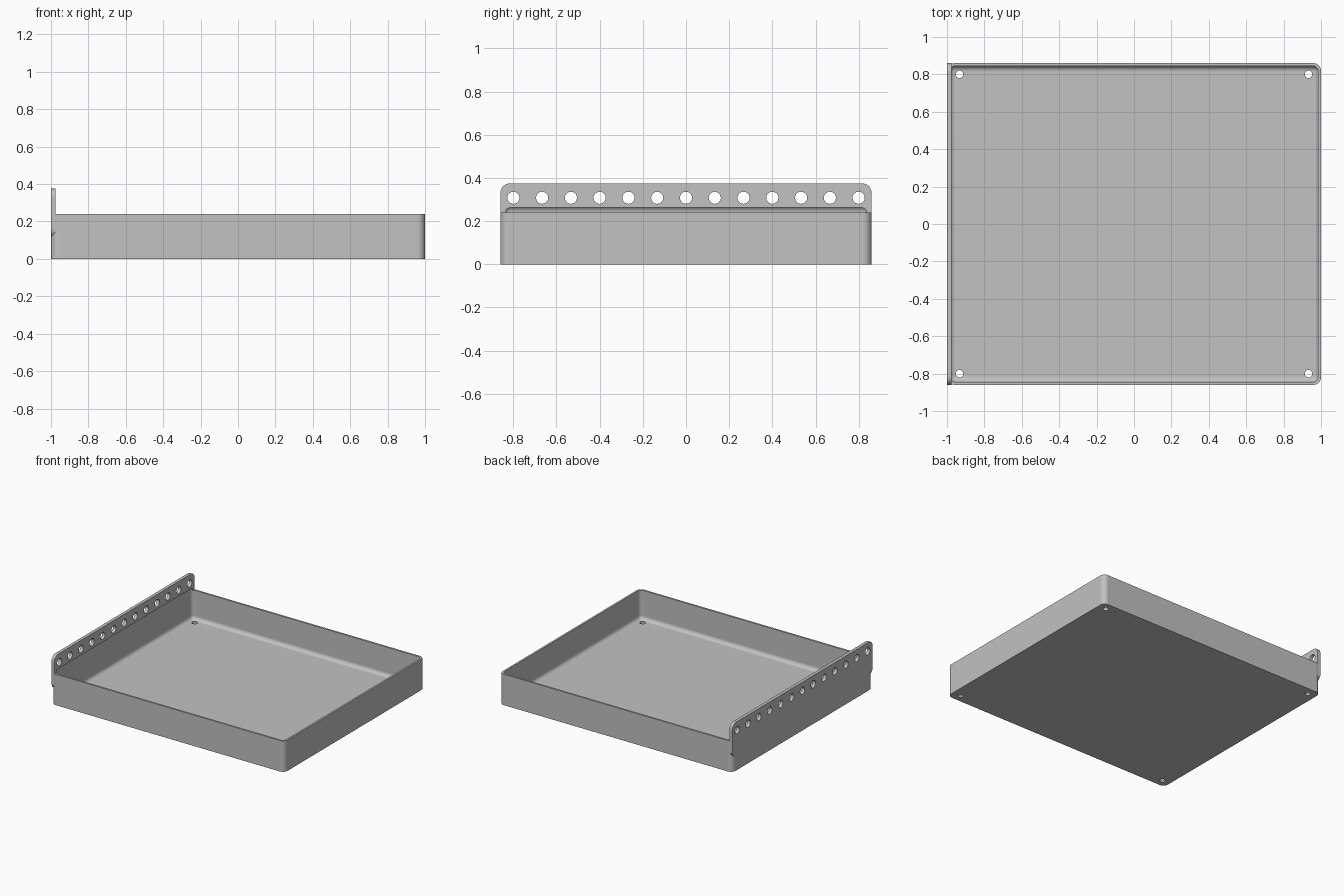
import bpy
import bmesh
from math import radians
from mathutils import Matrix, Vector

cube = bpy.data.objects.get("Cube")
if cube:
    bpy.data.objects.remove(cube, do_unlink=True)

HALF_Y, HEIGHT, WALL = 0.86, 0.24, 0.015

grey = bpy.data.materials.new("plain grey")
grey.use_nodes = True
grey.diffuse_color = (0.54, 0.54, 0.54, 1)
grey.node_tree.nodes["Principled BSDF"].inputs["Base Color"].default_value = grey.diffuse_color


def finish(bm, name):
    bmesh.ops.recalc_face_normals(bm, faces=bm.faces)
    mesh = bpy.data.meshes.new(name)
    bm.to_mesh(mesh)
    bm.free()
    mesh.materials.append(grey)
    obj = bpy.data.objects.new(name, mesh)
    bpy.context.collection.objects.link(obj)
    return obj


def rounded_box(name, low, high, radius, axis=None):
    """Box with edges along one axis rounded, or every edge when axis is None."""
    low, high = Vector(low), Vector(high)
    bm = bmesh.new()
    size = high - low
    bmesh.ops.create_cube(bm, size=1, matrix=Matrix.Translation((low + high) / 2) @ Matrix.Diagonal((*size, 1)))
    edges = [e for e in bm.edges
             if axis is None or abs((e.verts[0].co - e.verts[1].co)[axis]) > 1e-4]
    bmesh.ops.bevel(bm, geom=edges, offset=radius, segments=8, profile=0.5, affect='EDGES')
    return finish(bm, name)


def cylinders(name, centres, radius, depth, rotation=Matrix()):
    bm = bmesh.new()
    for c in centres:
        bmesh.ops.create_cone(bm, cap_ends=True, segments=32, radius1=radius, radius2=radius,
                              depth=depth, matrix=Matrix.Translation(c) @ rotation)
    return finish(bm, name)


def combine(target, tool, operation):
    mod = target.modifiers.new(operation, 'BOOLEAN')
    mod.operation, mod.object, mod.solver = operation, tool, 'EXACT'
    bpy.context.view_layer.update()
    evaluated = target.evaluated_get(bpy.context.evaluated_depsgraph_get())
    mesh = bpy.data.meshes.new_from_object(evaluated)
    target.modifiers.clear()
    target.data = mesh
    bpy.data.objects.remove(tool, do_unlink=True)


# Tray body with rounded upright corners
tray = rounded_box("tray", (-1, -HALF_Y, 0), (1, HALF_Y, HEIGHT), 0.04, axis=2)

# Mounting plate along one side, standing above the rim
plate = rounded_box("mounting_plate", (-1, -HALF_Y, 0.115), (-0.975, HALF_Y, 0.375), 0.045, axis=0)
combine(tray, plate, 'UNION')

# Filleted cavity, which also scoops the foot of the plate
cavity = rounded_box("cavity", (-1 + WALL, -HALF_Y + WALL, WALL),
                     (1 - WALL, HALF_Y - WALL, 0.27), 0.03)
combine(tray, cavity, 'DIFFERENCE')

# Row of plate holes
row = [(-0.99, i * 0.1333, 0.308) for i in range(-6, 7)]
combine(tray, cylinders("plate_holes", row, 0.028, 0.2, Matrix.Rotation(radians(90), 4, 'Y')), 'DIFFERENCE')

# Floor holes near the corners
corners = [(x, y, 0) for x in (-0.933, 0.933) for y in (-0.8, 0.8)]
combine(tray, cylinders("floor_holes", corners, 0.02, 0.2), 'DIFFERENCE')

# Smooth fillets, flat panels
bpy.ops.object.select_all(action='DESELECT')
tray.select_set(True)
bpy.context.view_layer.objects.active = tray
bpy.ops.object.shade_smooth_by_angle(angle=radians(30))
normals = tray.modifiers.new("flat_panels", 'WEIGHTED_NORMAL')
normals.keep_sharp = True
